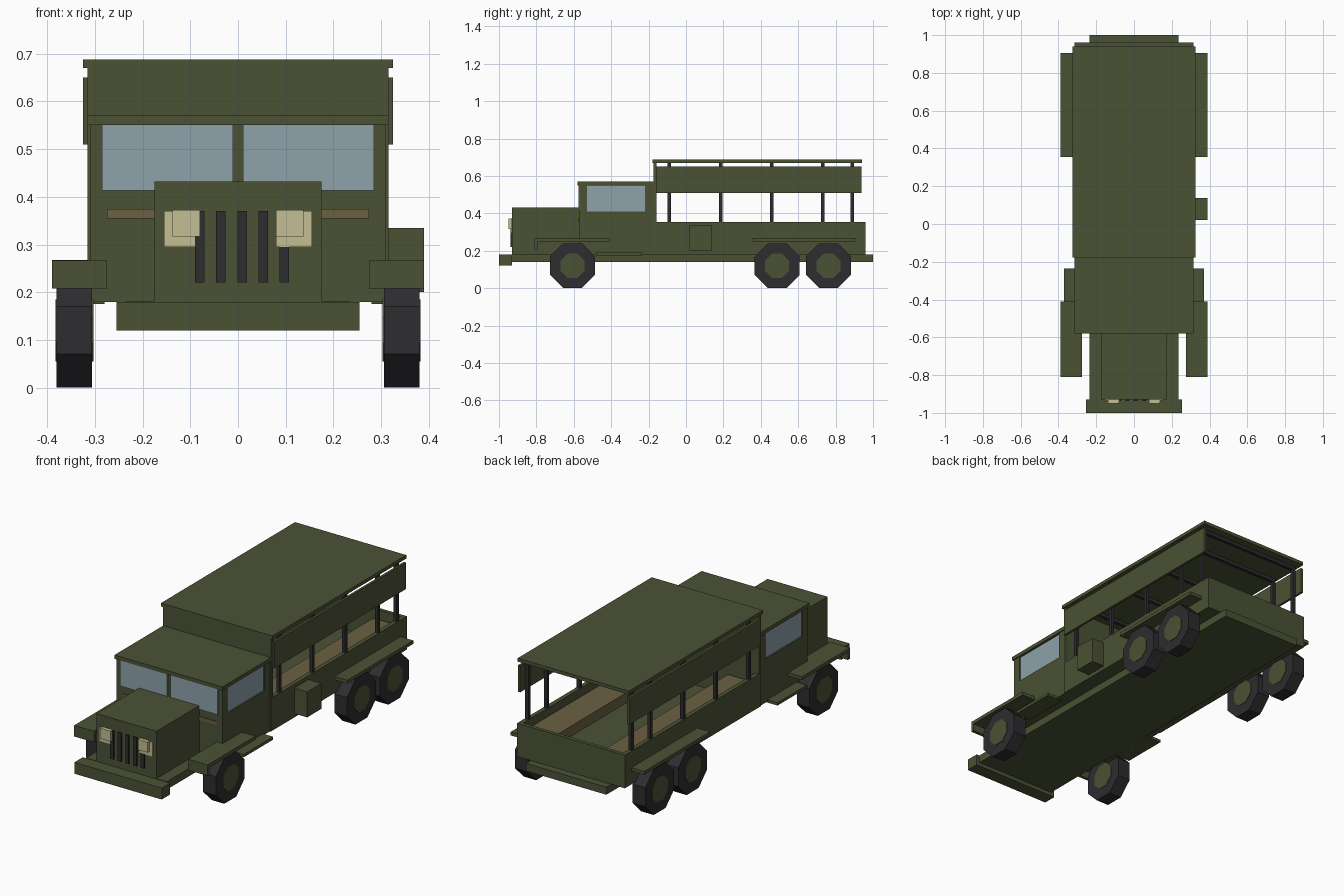
import bpy
import math

cube = bpy.data.objects.get("Cube")
if cube:
    bpy.data.objects.remove(cube, do_unlink=True)


def material(name, rgb):
    m = bpy.data.materials.new(name)
    m.use_nodes = True
    m.diffuse_color = (*rgb, 1)
    m.node_tree.nodes["Principled BSDF"].inputs["Base Color"].default_value = (*rgb, 1)
    return m


green = material("olive_green", (0.07, 0.085, 0.035))
dark = material("dark_rubber", (0.026, 0.026, 0.029))
glass = material("blue_grey_glass", (0.27, 0.36, 0.40))
cream = material("lamp_cream", (0.55, 0.51, 0.29))
brown = material("bench_brown", (0.147, 0.117, 0.054))


def box(name, mat, x, y, z):
    """Box given by its (low, high) range on each axis."""
    bpy.ops.mesh.primitive_cube_add(size=1)
    o = bpy.context.object
    o.name = name
    o.data.materials.append(mat)
    for v in o.data.vertices:
        for i, (lo, hi) in enumerate((x, y, z)):
            v.co[i] = lo if v.co[i] < 0 else hi
    return o


def pair(name, mat, x, y, z):
    """The same box on both sides."""
    box(name + "_left", mat, x, y, z)
    box(name + "_right", mat, (-x[1], -x[0]), y, z)


def drum(name, mat, radius, width, x, y, turn):
    bpy.ops.mesh.primitive_cylinder_add(vertices=8, radius=radius, depth=width)
    o = bpy.context.object
    o.name = name
    o.data.materials.append(mat)
    # Turn about its own axis, then lay the axis along x
    for v in o.data.vertices:
        a, b, c = v.co
        v.co = (c, a * math.cos(turn) - b * math.sin(turn),
                a * math.sin(turn) + b * math.cos(turn))
    o.location = (x, y, 0.12)


# Chassis and bumpers
box("chassis", green, (-0.235, 0.235), (-0.93, 0.96), (0.14, 0.182))
box("front_bumper", green, (-0.255, 0.255), (-1, -0.93), (0.12, 0.18))
box("rear_bumper", green, (-0.235, 0.235), (0.96, 1), (0.14, 0.18))

# Hood and cab
box("hood", green, (-0.175, 0.175), (-0.93, -0.56), (0.18, 0.432))
box("cab", green, (-0.295, 0.295), (-0.57, -0.17), (0.18, 0.552))
pair("cab_door", green, (0.29, 0.31), (-0.57, -0.17), (0.18, 0.41))
pair("door_front_pillar", green, (0.29, 0.31), (-0.57, -0.53), (0.41, 0.552))
pair("door_rear_pillar", green, (0.29, 0.31), (-0.22, -0.17), (0.41, 0.552))
box("cab_roof", green, (-0.315, 0.315), (-0.58, -0.17), (0.55, 0.57))
pair("windshield", glass, (0.01, 0.285), (-0.576, -0.569), (0.413, 0.55))
pair("side_window", glass, (0.294, 0.302), (-0.53, -0.22), (0.41, 0.55))
pair("cowl_strip", brown, (0.175, 0.275), (-0.574, -0.569), (0.355, 0.374))

# Headlights and grille
pair("lamp_backing", cream, (0.08, 0.155), (-0.935, -0.929), (0.295, 0.37))
pair("headlight", cream, (0.08, 0.137), (-0.95, -0.93), (0.317, 0.372))
for i in range(5):
    x = -0.08 + i * 0.0443
    top = 0.295 if i == 4 else 0.37
    box("grille_bar", dark, (x - 0.01, x + 0.01), (-0.938, -0.929), (0.22, top))

# Cargo bed
box("bulkhead", green, (-0.315, 0.315), (-0.175, -0.157), (0.18, 0.67))
box("bed_floor", green, (-0.315, 0.315), (-0.16, 0.96), (0.18, 0.2))
pair("bed_side", green, (0.292, 0.315), (-0.16, 0.96), (0.18, 0.355))
box("tailgate", green, (-0.292, 0.292), (0.94, 0.96), (0.18, 0.355))
pair("bench", brown, (0.14, 0.292), (-0.15, 0.93), (0.255, 0.31))
box("side_locker", green, (0.31, 0.39), (0.02, 0.138), (0.2, 0.335))

# Canopy on posts
box("canopy_roof", green, (-0.325, 0.325), (-0.178, 0.94), (0.67, 0.688))
pair("canopy_side", green, (0.312, 0.325), (-0.16, 0.937), (0.51, 0.65))
for y in (-0.09, 0.185, 0.458, 0.732, 0.888):
    ends = (y - 0.009, y + 0.009)
    pair("canopy_post", dark, (0.293, 0.311), ends, (0.35, 0.67))
    box("canopy_crossbar", dark, (-0.311, 0.311), ends, (0.652, 0.671))

# Fenders and running boards
pair("front_fender", green, (0.275, 0.39), (-0.81, -0.41), (0.247, 0.266))
pair("fender_lip", green, (0.275, 0.39), (-0.81, -0.793), (0.208, 0.25))
pair("rear_fender", green, (0.3, 0.39), (0.355, 0.905), (0.25, 0.268))
pair("running_board", green, (0.28, 0.37), (-0.48, -0.235), (0.175, 0.19))

# Wheels with hubs that show on both faces
flat = math.pi / 8
for side in (-1, 1):
    for y in (-0.607, 0.487, 0.762):
        drum("tire", dark, 0.12 / math.cos(flat), 0.074, side * 0.343, y, flat)
        drum("hub", green, 0.07, 0.08, side * 0.343, y, flat)
